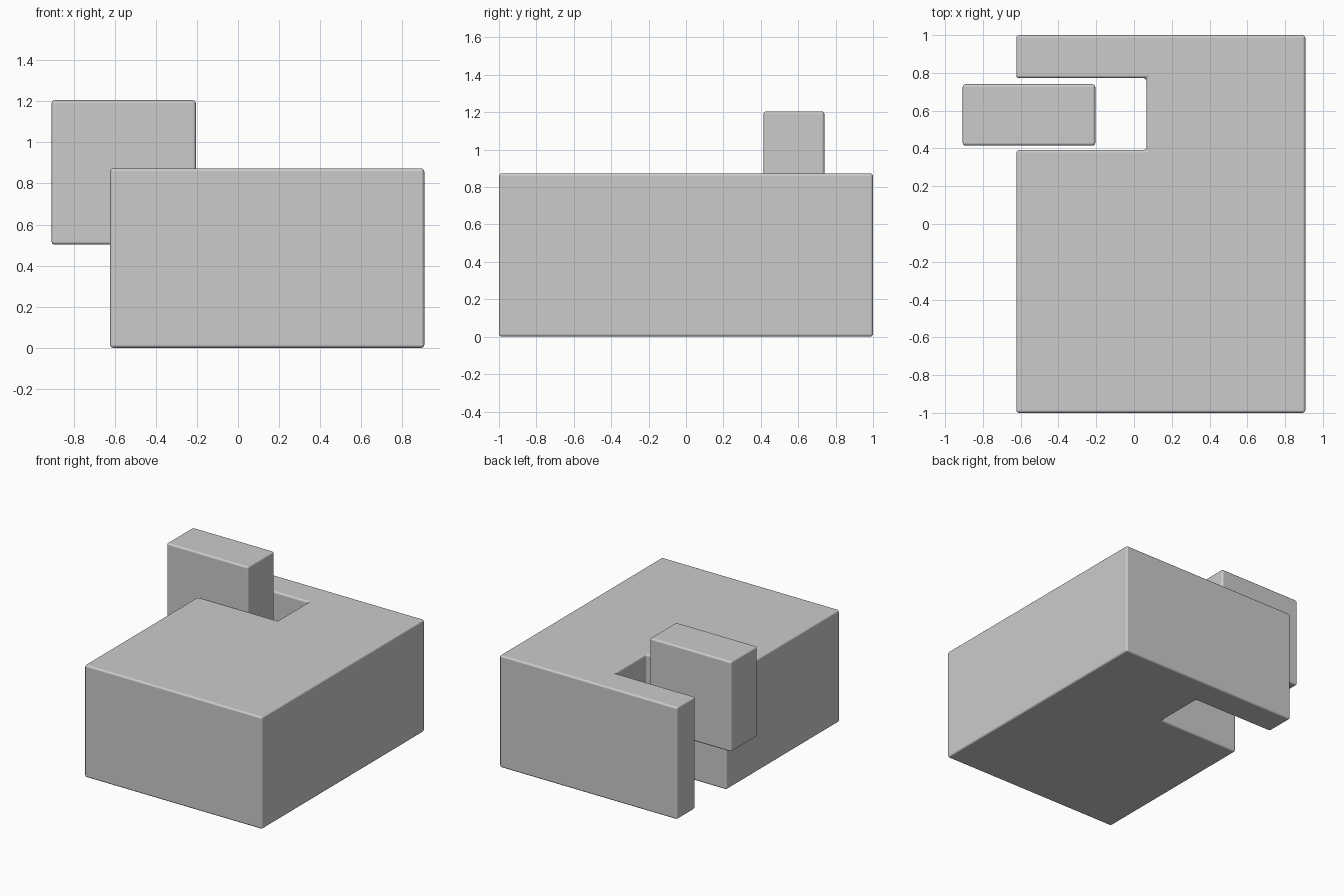
import bpy
import bmesh

if "Cube" in bpy.data.objects:
    bpy.data.objects.remove(bpy.data.objects["Cube"])


def rounded_prism(name, outline, z0, z1, bevel=0.015):
    """Extrude a plan outline from z0 to z1 and soften its edges."""
    bm = bmesh.new()
    face = bm.faces.new([bm.verts.new((x, y, z0)) for x, y in outline])
    top = bmesh.ops.extrude_face_region(bm, geom=[face], use_keep_orig=True)
    verts = [g for g in top["geom"] if isinstance(g, bmesh.types.BMVert)]
    bmesh.ops.translate(bm, verts=verts, vec=(0, 0, z1 - z0))
    bmesh.ops.recalc_face_normals(bm, faces=bm.faces)
    mesh = bpy.data.meshes.new(name)
    bm.to_mesh(mesh)
    bm.free()
    obj = bpy.data.objects.new(name, mesh)
    bpy.context.collection.objects.link(obj)
    mod = obj.modifiers.new("soft_edges", "BEVEL")
    mod.width = bevel
    mod.segments = 3
    mod.limit_method = "ANGLE"
    mod.harden_normals = True
    mesh.shade_smooth()
    return obj


# Main body with a slot cut right through its left side
left, right = -0.623, 0.907
slot_end, slot_front, slot_back = 0.066, 0.392, 0.772
rounded_prism("slotted_body", [
    (left, -1), (right, -1), (right, 1), (left, 1),
    (left, slot_back), (slot_end, slot_back),
    (slot_end, slot_front), (left, slot_front)], 0.0, 0.873)

# Loose block sitting in the slot
x0, x1, y0, y1 = -0.907, -0.205, 0.415, 0.74
rounded_prism("slot_block", [(x0, y0), (x1, y0), (x1, y1), (x0, y1)],
              0.502, 1.205)
